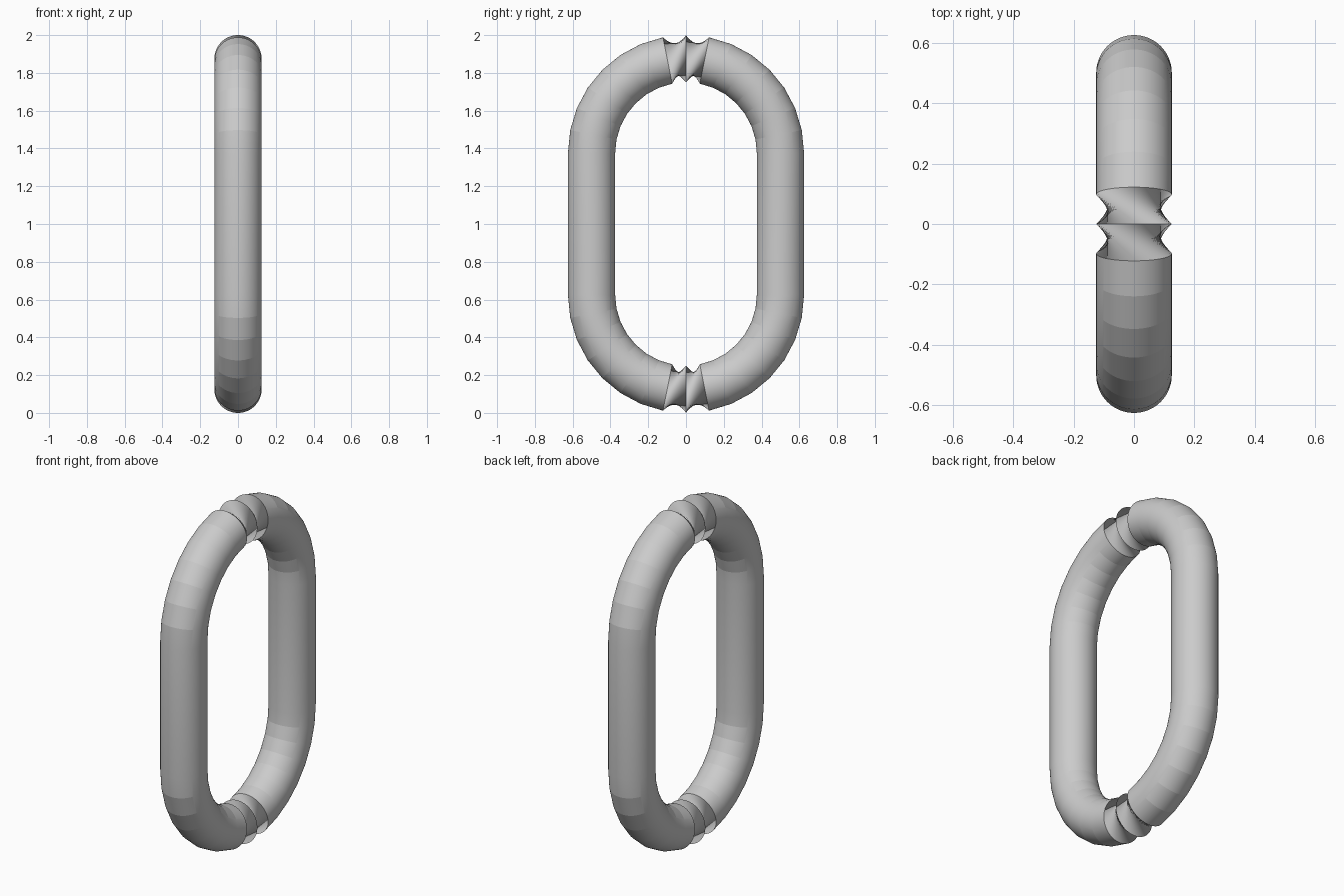
import bpy, bmesh
from math import sin, cos, pi, radians

if "Cube" in bpy.data.objects:
    bpy.data.objects.remove(bpy.data.objects["Cube"])

SIDES = 96      # around the bar
STEPS = 16      # segments per half-circle end
BEND = 0.5      # radius of the link's ends
BAR = 0.125     # bar radius
LOW, HIGH = 0.625, 1.375

bm = bmesh.new()
rings = []
phase = 0.0

# Oval path: two half circles joined by straight sides;
# the two spans around each crown twist a quarter turn each
for centre_z, start in ((HIGH, 0), (LOW, pi)):
    for i in range(STEPS + 1):
        if i in (STEPS // 2, STEPS // 2 + 1):
            phase -= pi / 2
        t = start + pi * i / STEPS
        ring = []
        for k in range(SIDES):
            a = 2 * pi * k / SIDES + phase
            r = BEND + BAR * sin(a)
            ring.append(bm.verts.new((BAR * cos(a), r * cos(t), centre_z + r * sin(t))))
        rings.append(ring)

# Skin the bar as a closed loop
for n, a in enumerate(rings):
    b = rings[(n + 1) % len(rings)]
    for k in range(SIDES):
        m = (k + 1) % SIDES
        bm.faces.new((a[k], a[m], b[m], b[k]))
bmesh.ops.recalc_face_normals(bm, faces=bm.faces[:])

mesh = bpy.data.meshes.new("chain_link")
bm.to_mesh(mesh)
bm.free()
link = bpy.data.objects.new("chain_link", mesh)
bpy.context.collection.objects.link(link)

# Smooth around the bar, faceted along the bends
bpy.context.view_layer.objects.active = link
link.select_set(True)
bpy.ops.object.shade_smooth_by_angle(angle=radians(6))
